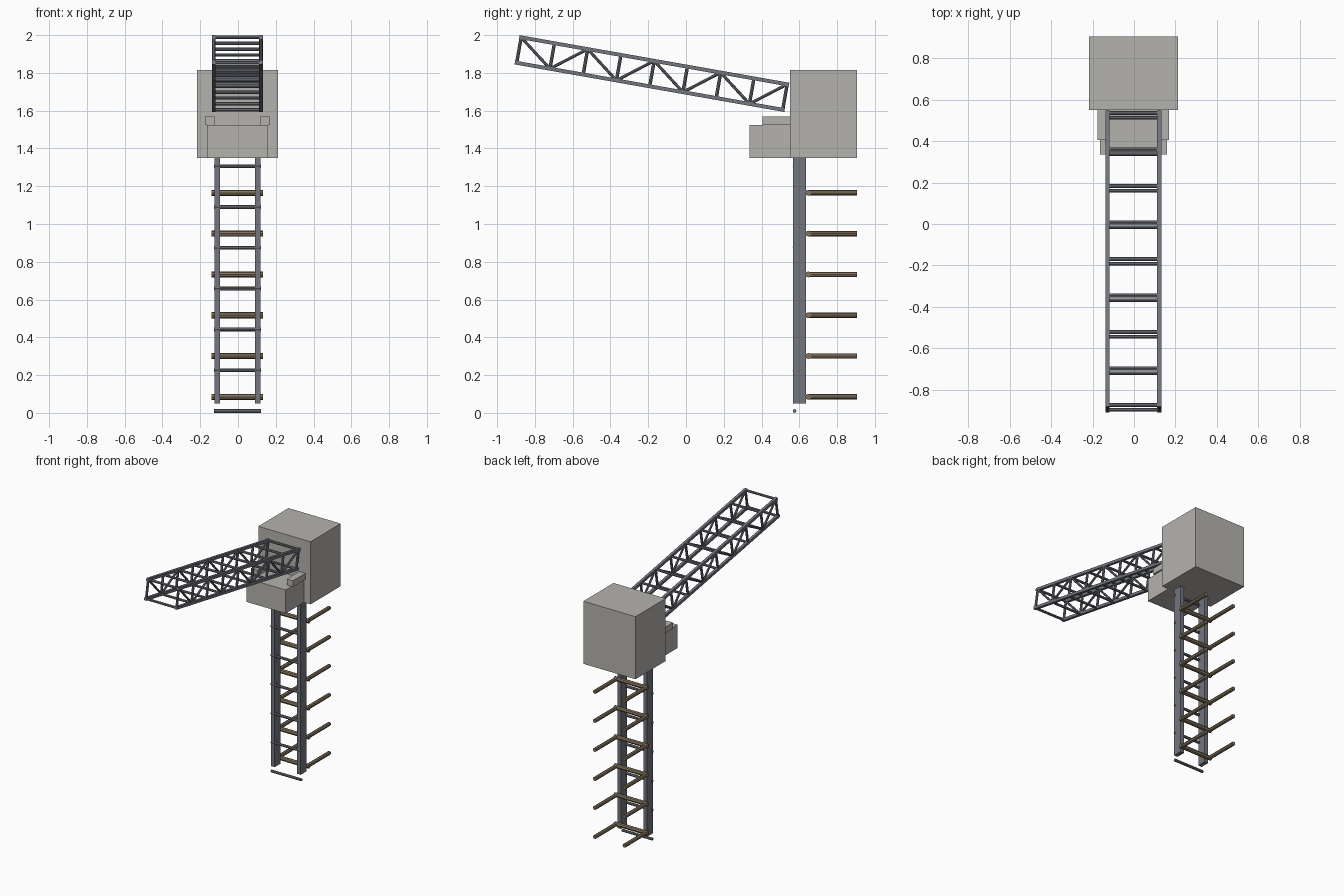
import bpy
import math
from mathutils import Vector

cube = bpy.data.objects.get("Cube")
if cube:
    bpy.data.objects.remove(cube, do_unlink=True)


def material(name, rgb):
    mat = bpy.data.materials.new(name)
    mat.use_nodes = True
    mat.diffuse_color = (*rgb, 1)
    mat.node_tree.nodes["Principled BSDF"].inputs["Base Color"].default_value = (*rgb, 1)
    return mat


concrete = material("warm_grey_concrete", (0.46, 0.45, 0.42))
steel = material("blue_grey_steel", (0.17, 0.18, 0.21))
wood = material("weathered_wood", (0.23, 0.175, 0.11))

CX = -0.003  # shared centre line of the structure


def box(name, low, high, mat):
    low, high = Vector(low), Vector(high)
    bpy.ops.mesh.primitive_cube_add(size=1, location=(low + high) / 2)
    ob = bpy.context.object
    ob.name = name
    ob.scale = high - low
    ob.data.materials.append(mat)
    return ob


def rod(name, start, end, radius, mat, sides=8):
    start, end = Vector(start), Vector(end)
    axis = end - start
    bpy.ops.mesh.primitive_cylinder_add(vertices=sides, radius=radius, depth=axis.length,
                                        location=(start + end) / 2)
    ob = bpy.context.object
    ob.name = name
    ob.rotation_euler = axis.to_track_quat('Z', 'Y').to_euler()
    ob.data.materials.append(mat)
    return ob


def beam(name, start, end, size, mat):
    # Square bar between two points lying in one lengthwise plane
    start, end = Vector(start), Vector(end)
    axis = end - start
    bpy.ops.mesh.primitive_cube_add(size=1, location=(start + end) / 2)
    ob = bpy.context.object
    ob.name = name
    ob.scale = (size, size, axis.length)
    ob.rotation_euler = (math.atan2(-axis.y, axis.z), 0, 0)
    ob.data.materials.append(mat)
    return ob


# Machine house, front cabin and its two side blocks
box("machine_house", (CX - 0.215, 0.55, 1.35), (CX + 0.215, 0.905, 1.816), concrete)
box("front_cabin", (CX - 0.161, 0.335, 1.35), (CX + 0.161, 0.55, 1.525), concrete)
for side, label in ((-1, "right"), (1, "left")):
    x = CX + side * 0.147
    box(label + "_cabin_block", (x - 0.026, 0.405, 1.525), (x + 0.026, 0.55, 1.57), concrete)

    # Mast posts
    x = CX + side * 0.107
    box(label + "_mast_post", (x - 0.015, 0.567, 0.05), (x + 0.015, 0.635, 1.36), steel)

# Mast rungs
PITCH = 0.216
for i in range(7):
    z = 0.01 + i * PITCH
    rod("mast_rung", (CX - 0.125, 0.575, z), (CX + 0.125, 0.575, z), 0.01, steel)

# Wooden brackets: a crossbar with two poles reaching back
for i in range(6):
    z = 0.085 + i * PITCH
    rod("bracket_crossbar", (CX - 0.136, 0.648, z), (CX + 0.136, 0.648, z), 0.016, wood)
    for side in (-1, 1):
        x = CX + side * 0.122
        rod("bracket_pole", (x, 0.648, z), (x, 0.905, z), 0.014, wood)

# Lattice boom, described by distance along it and height across it
TIP = Vector((0, -0.908, 1.845))
ALONG = Vector((0, math.cos(math.radians(10)), -math.sin(math.radians(10))))
ACROSS = Vector((0, -ALONG.z, ALONG.y))
LENGTH, DEPTH, BAR, HALF = 1.45, 0.157, 0.02, 0.125
BAYS = 8
STEP = (LENGTH - BAR) / BAYS


def boom_point(side, u, v):
    return TIP + ALONG * u + ACROSS * v + Vector((CX + side * HALF, 0, 0))


LEVELS = (BAR / 2, DEPTH - BAR / 2)
for side in (-1, 1):
    for v in LEVELS:
        beam("boom_chord", boom_point(side, 0, v), boom_point(side, LENGTH, v), BAR, steel)
    for i in range(BAYS + 1):
        u = BAR / 2 + i * STEP
        rod("boom_upright", boom_point(side, u, LEVELS[0]), boom_point(side, u, LEVELS[1]),
            0.009, steel)
        if i < BAYS:
            rod("boom_diagonal", boom_point(side, u, LEVELS[(i + 1) % 2]),
                boom_point(side, u + STEP, LEVELS[i % 2]), 0.008, steel)

# Boom cross ties
for i in range(BAYS + 1):
    for v in LEVELS:
        u = BAR / 2 + i * STEP
        rod("boom_tie", boom_point(-1, u, v), boom_point(1, u, v), 0.009, steel)
